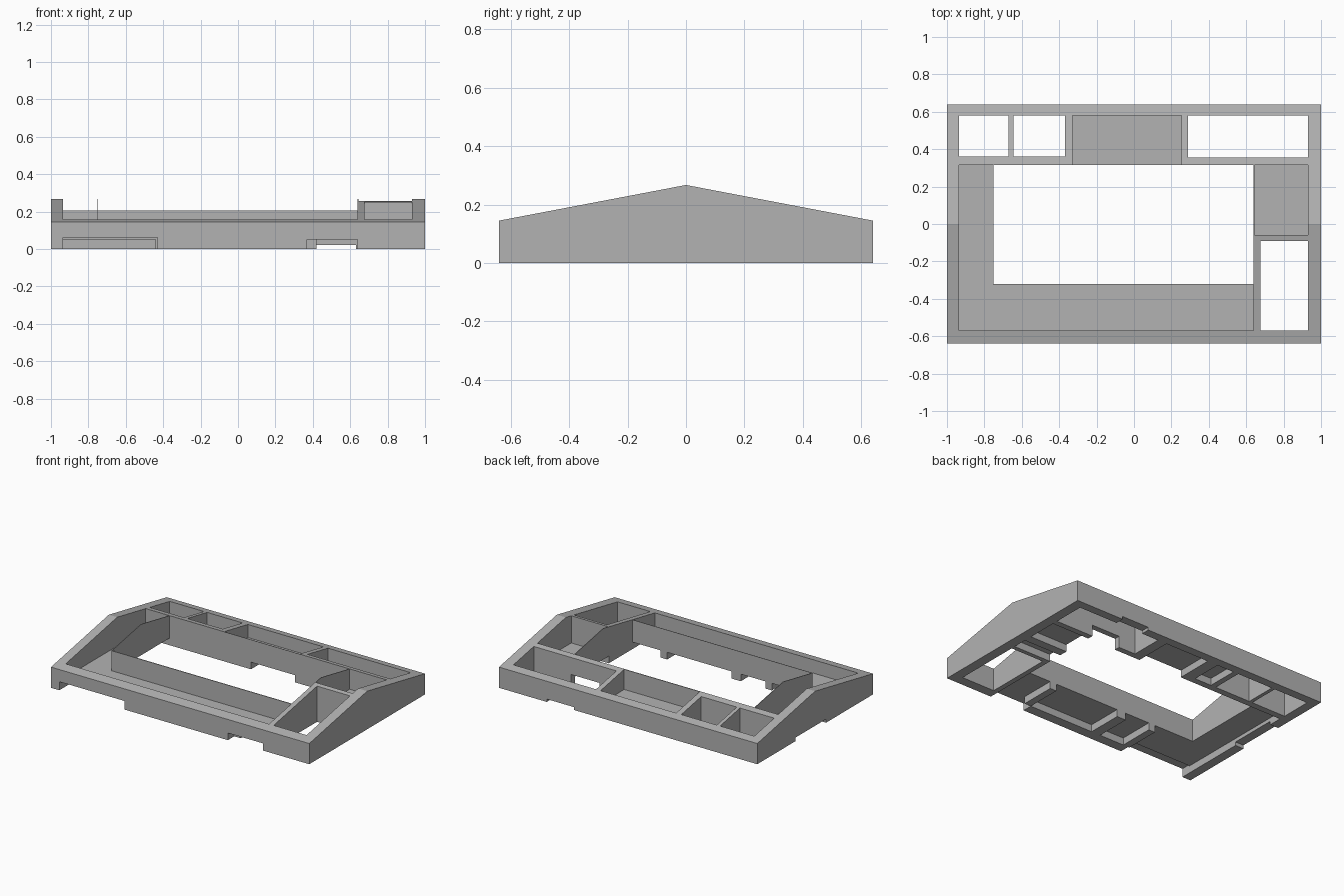
import bpy, bmesh

cube = bpy.data.objects.get("Cube")
if cube:
    bpy.data.objects.remove(cube, do_unlink=True)

gray = bpy.data.materials.new("plain gray")
gray.use_nodes = True
gray.diffuse_color = (0.45, 0.45, 0.45, 1)
gray.node_tree.nodes["Principled BSDF"].inputs["Base Color"].default_value = (0.45, 0.45, 0.45, 1)


def prism(name, profile, x0, x1):
    """Extrude a (y, z) profile along x."""
    bm = bmesh.new()
    ends = [[bm.verts.new((x, y, z)) for y, z in profile] for x in (x0, x1)]
    bm.faces.new(ends[0])
    bm.faces.new(ends[1])
    n = len(profile)
    for i in range(n):
        j = (i + 1) % n
        bm.faces.new((ends[0][i], ends[0][j], ends[1][j], ends[1][i]))
    bmesh.ops.recalc_face_normals(bm, faces=bm.faces)
    mesh = bpy.data.meshes.new(name)
    bm.to_mesh(mesh)
    bm.free()
    mesh.materials.append(gray)
    obj = bpy.data.objects.new(name, mesh)
    bpy.context.collection.objects.link(obj)
    return obj


def cut(x0, x1, y0, y1, z0, z1):
    """Subtract a box from the frame."""
    box = prism("cutter", [(y0, z0), (y1, z0), (y1, z1), (y0, z1)], x0, x1)
    box.hide_render = True
    mod = frame.modifiers.new("cut", "BOOLEAN")
    mod.operation = "DIFFERENCE"
    mod.solver = "EXACT"
    mod.object = box
    bpy.context.view_layer.objects.active = frame
    bpy.ops.object.modifier_apply(modifier=mod.name)
    bpy.data.objects.remove(box, do_unlink=True)


LOW, HIGH = -0.1, 0.4      # beyond the body on both sides
FLOOR, UNDER = 0.065, 0.05  # top and bottom of the thin floors

# Gabled body
frame = prism("gabled_frame", [(-0.64, 0), (0.64, 0), (0.64, 0.145),
                               (0, 0.267), (-0.64, 0.145)], -1, 1)

# Openings right through: window, back bays, front corner bay
for x0, x1, y0, y1 in [(-0.75, 0.64, -0.32, 0.315),
                       (-0.935, -0.67, 0.36, 0.58),
                       (-0.645, -0.37, 0.36, 0.58),
                       (0.29, 0.93, 0.355, 0.58),
                       (0.675, 0.93, -0.57, -0.09)]:
    cut(x0, x1, y0, y1, LOW, HIGH)

# Floored pockets, leaving thin walls round the window
for x0, x1, y0, y1 in [(-0.935, -0.754, -0.57, 0.315),
                       (-0.935, 0.64, -0.57, -0.324),
                       (-0.33, 0.255, 0.319, 0.58),
                       (0.644, 0.93, -0.06, 0.315)]:
    cut(x0, x1, y0, y1, FLOOR, HIGH)

# Recesses under the floors, with ribs left between them
for x0, x1, y0, y1 in [(-0.935, -0.75, -0.57, 0.315),
                       (-0.935, -0.44, -0.57, -0.31),
                       (-0.39, -0.2, -0.57, -0.31),
                       (-0.13, 0.37, -0.57, -0.31),
                       (0.42, 0.64, -0.57, -0.31),
                       (-0.33, -0.2, 0.36, 0.58),
                       (-0.12, 0.22, 0.31, 0.58),
                       (0.63, 0.93, 0.1, 0.315),
                       (0.63, 0.93, -0.06, 0.04)]:
    cut(x0, x1, y0, y1, LOW, UNDER)

# Notches in the lower edges of the walls
for x0, x1, y0, y1, top in [(-0.935, -0.43, -0.7, -0.57, 0.06),
                            (0.37, 0.64, -0.7, -0.57, 0.05),
                            (0.42, 0.63, 0.57, 0.7, 0.02),
                            (0.42, 0.64, 0.3, 0.36, 0.08),
                            (-1.1, -0.93, -0.12, 0.22, 0.025)]:
    cut(x0, x1, y0, y1, LOW, top)
